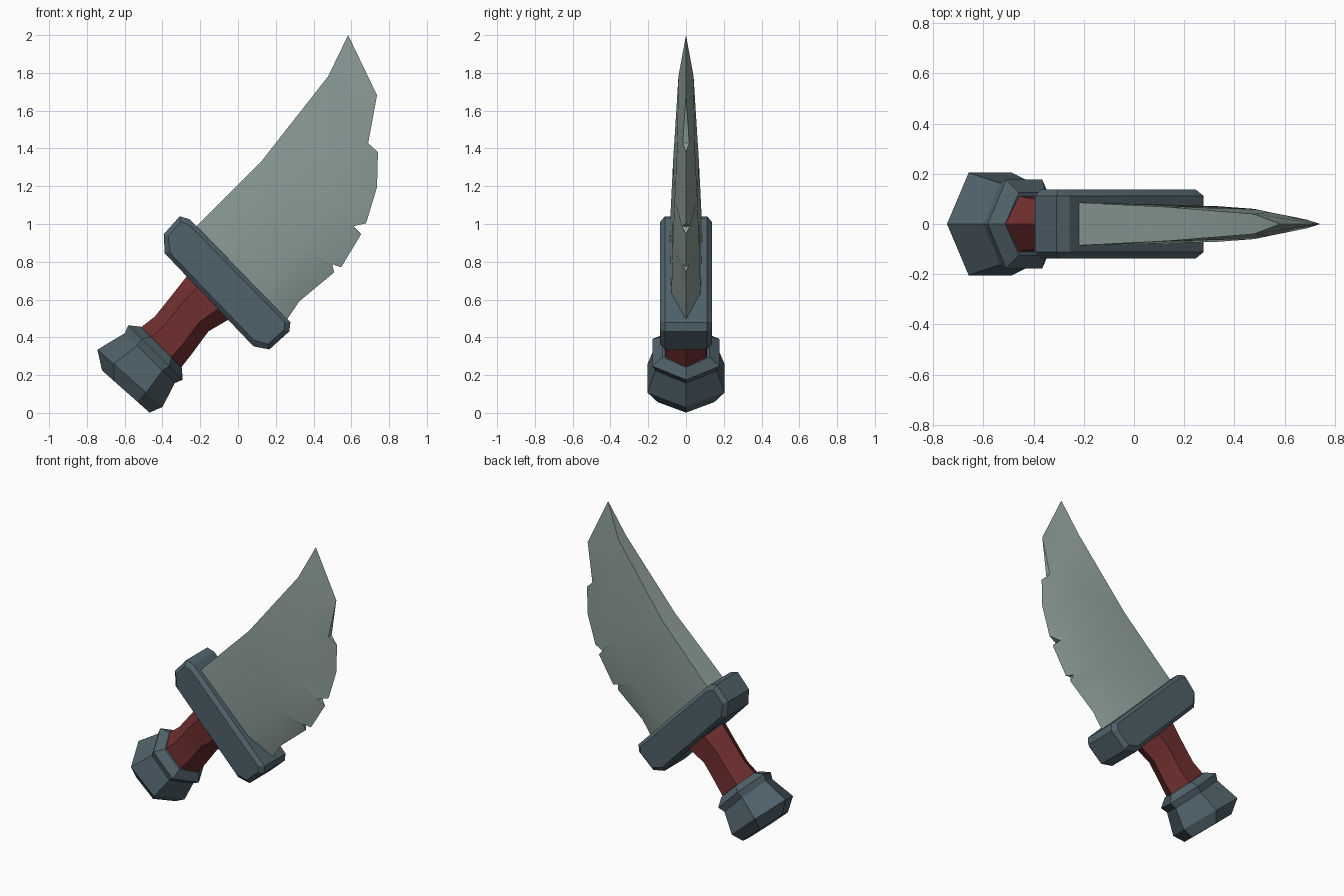
import bpy, bmesh, math

if "Cube" in bpy.data.objects:
    bpy.data.objects.remove(bpy.data.objects["Cube"])

S = math.sqrt(0.5)


def P(u, v, y=0.0):
    """u runs along the knife axis, v across it toward the cutting edge."""
    return ((u + v) * S, y, (u - v) * S)


def material(name, rgb):
    m = bpy.data.materials.new(name)
    m.diffuse_color = (*rgb, 1)
    m.use_nodes = True
    m.node_tree.nodes["Principled BSDF"].inputs["Base Color"].default_value = m.diffuse_color
    return m


steel = material("blade_steel", (0.275, 0.352, 0.332))
iron = material("dark_iron", (0.08, 0.122, 0.146))
leather = material("red_grip", (0.162, 0.028, 0.028))


def finish(name, bm, mat):
    bmesh.ops.recalc_face_normals(bm, faces=bm.faces)
    me = bpy.data.meshes.new(name)
    bm.to_mesh(me)
    bm.free()
    ob = bpy.data.objects.new(name, me)
    bpy.context.collection.objects.link(ob)
    me.materials.append(mat)
    bpy.ops.object.select_all(action='DESELECT')
    ob.select_set(True)
    bpy.context.view_layer.objects.active = ob
    bpy.ops.object.shade_smooth_by_angle(angle=math.radians(25))
    return ob


def loft(name, loops, mat):
    """Skin a list of closed point loops and cap both ends."""
    bm = bmesh.new()
    rings = [[bm.verts.new(p) for p in loop] for loop in loops]
    n = len(rings[0])
    for a, b in zip(rings, rings[1:]):
        for i in range(n):
            j = (i + 1) % n
            bm.faces.new((a[i], a[j], b[j], b[i]))
    bm.faces.new(rings[0])
    bm.faces.new(rings[-1])
    return finish(name, bm, mat)


def hex_ring(u, vc, rv, ry, tilt=0.0):
    out = []
    for k in range(6):
        a = k * math.pi / 3
        dv = rv * math.cos(a)
        out.append(P(u + tilt * dv, vc + dv, ry / 0.866 * math.sin(a)))
    return out


# Pommel: six-sided, slightly tilted at the bottom
loft("pommel", [hex_ring(*r) for r in (
    (-0.34, -0.50, 0.168, 0.15, 0.06),
    (-0.275, -0.534, 0.229, 0.204, 0.064),
    (-0.125, -0.535, 0.187, 0.162),
    (-0.083, -0.535, 0.204, 0.177),
    (-0.04, -0.533, 0.152, 0.125))], iron)

# Grip: six-sided, waisted
loft("grip", [hex_ring(*r) for r in (
    (-0.10, -0.533, 0.148, 0.11),
    (-0.04, -0.533, 0.150, 0.11),
    (0.05, -0.533, 0.139, 0.10),
    (0.195, -0.552, 0.136, 0.10),
    (0.32, -0.543, 0.160, 0.115),
    (0.38, -0.543, 0.160, 0.115))], leather)

# Guard: uneven octagon outline with chamfered front and back
outline = [(0.391, -0.947), (0.518, -0.954), (0.544, -0.906), (0.535, -0.143),
           (0.498, -0.113), (0.355, -0.120), (0.307, -0.191), (0.323, -0.872)]


def guard_loop(y, su, sv):
    cu, cv = 0.43, -0.533
    return [P(cu + (u - cu) * su, cv + (v - cv) * sv, y) for u, v in outline]


loft("guard", [guard_loop(-0.137, 0.8, 0.94), guard_loop(-0.112, 1, 1),
               guard_loop(0.112, 1, 1), guard_loop(0.137, 0.8, 0.94)], iron)

# Blade chains as (x, z, half thickness), from inside the guard to the tip
tip = (0.583, 2.0, 0)
spine = [(-0.264, 0.943, 0.088), (-0.214, 0.993, 0.085), (0.129, 1.338, 0.068),
         (0.478, 1.783, 0.04), tip]
ridge = [(0.077, 0.586, 0.078), (0.127, 0.636, 0.077), (0.33, 0.87, 0.071),
         (0.48, 1.13, 0.06), (0.54, 1.40, 0.047), (0.56, 1.68, 0.028), tip]
edge = [(0.206, 0.44, 0), (0.256, 0.49, 0), (0.325, 0.591, 0), (0.509, 0.744, 0),
        (0.499, 0.787, 0.016), (0.546, 0.771, 0), (0.652, 0.946, 0),
        (0.61, 0.988, 0.022), (0.678, 1.004, 0), (0.736, 1.195, 0),
        (0.741, 1.38, 0), (0.689, 1.428, 0.017), (0.736, 1.682, 0), tip]

bm = bmesh.new()
cache = {}


def vert(p, side):
    x, z, t = p
    key = (x, z, side if t else 0)
    if key not in cache:
        cache[key] = bm.verts.new((x, side * t, z))
    return cache[key]


def face(*vs):
    vs = list(dict.fromkeys(vs))
    if len(vs) > 2:
        bm.faces.new(vs)


def zip_chains(a, b, side):
    """Fill between two chains, always taking the shorter diagonal."""
    i = j = 0
    while i < len(a) - 1 or j < len(b) - 1:
        step_a = j == len(b) - 1 or (
            i < len(a) - 1 and math.dist(a[i + 1], b[j]) < math.dist(a[i], b[j + 1]))
        nxt = a[i + 1] if step_a else b[j + 1]
        face(vert(a[i], side), vert(b[j], side), vert(nxt, side))
        i, j = (i + 1, j) if step_a else (i, j + 1)


for s in (-1, 1):
    zip_chains(spine, ridge, s)
    zip_chains(ridge, edge, s)
# Flat back of the blade and the small walls in the notches
for chain in (spine, edge):
    for p, q in zip(chain, chain[1:]):
        face(vert(p, -1), vert(q, -1), vert(q, 1), vert(p, 1))
# Base cap hidden in the guard
face(vert(spine[0], -1), vert(ridge[0], -1), vert(edge[0], 1),
     vert(ridge[0], 1), vert(spine[0], 1))
finish("blade", bm, steel)
